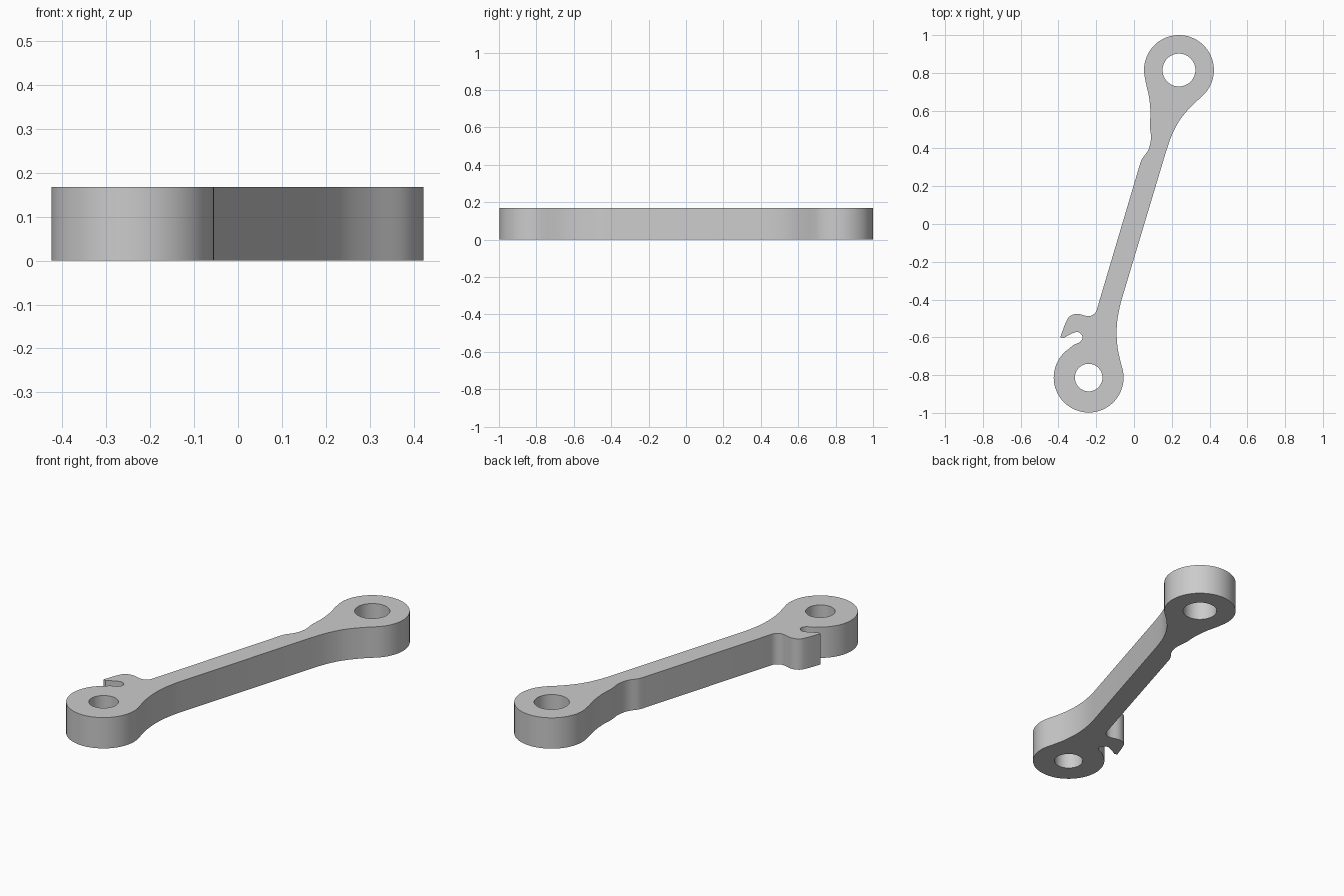
import bpy, bmesh
from math import radians, cos, sin
from mathutils import Vector

if "Cube" in bpy.data.objects:
    bpy.data.objects.remove(bpy.data.objects["Cube"], do_unlink=True)

HEIGHT = 0.168
EYE_R = 0.185
LOW = Vector((-0.24, -0.813))
HIGH = Vector((0.238, 0.815))


def arc(centre, radius, start, end, steps):
    """Points along a circular arc, angles in degrees."""
    angles = [radians(start + (end - start) * i / steps) for i in range(steps + 1)]
    return [centre + Vector((cos(a), sin(a))) * radius for a in angles]


def smooth(points, steps=4):
    """Rounded path through a few points."""
    p = [Vector(q) for q in points]
    p = [2 * p[0] - p[1]] + p + [2 * p[-1] - p[-2]]
    path = []
    for a, b, c, d in zip(p, p[1:], p[2:], p[3:]):
        for i in range(steps):
            t = i / steps
            path.append(0.5 * (2 * b + (c - a) * t + (2 * a - 5 * b + 4 * c - d) * t**2
                               + (3 * b - a - 3 * c + d) * t**3))
    return path + [p[-2]]


# Outline runs, counterclockwise from the lower eye
lower_eye = arc(LOW, EYE_R, 124, 372, 44)
lower_neck = smooth([(-0.07, -0.735), (-0.086, -0.66), (-0.092, -0.58),
                     (-0.087, -0.5), (-0.07, -0.415)])
upper_neck = smooth([(0.17, 0.385), (0.2, 0.47), (0.242, 0.55), (0.3, 0.62), (0.35, 0.667)])
upper_eye = arc(HIGH, EYE_R, -46, 186, 42)
upper_step = smooth([(0.063, 0.745), (0.08, 0.67), (0.087, 0.59), (0.084, 0.52),
                     (0.09, 0.455), (0.077, 0.395), (0.046, 0.35), (0.034, 0.325)])
hook_outside = smooth([(-0.19, -0.43), (-0.205, -0.47), (-0.24, -0.488), (-0.3, -0.476),
                       (-0.342, -0.49), (-0.365, -0.53), (-0.39, -0.6)])
hook_inside = smooth([(-0.375, -0.605), (-0.335, -0.583), (-0.297, -0.572), (-0.272, -0.596),
                      (-0.285, -0.624), (-0.32, -0.64)])
outline = (lower_eye + lower_neck + upper_neck + upper_eye + upper_step
           + hook_outside + hook_inside)

loops = [outline, arc(LOW, 0.073, 0, 352.5, 47), arc(HIGH, 0.087, 0, 352.5, 47)]

# Fill the pierced profile and raise it into a solid plate
bm = bmesh.new()
for loop in loops:
    verts = [bm.verts.new((q.x, q.y, 0)) for q in loop]
    for a, b in zip(verts, verts[1:] + verts[:1]):
        bm.edges.new((a, b))
bmesh.ops.triangle_fill(bm, use_beauty=True, use_dissolve=False, edges=bm.edges[:])
raised = bmesh.ops.extrude_face_region(bm, geom=bm.faces[:], use_keep_orig=True)
bmesh.ops.translate(bm, vec=(0, 0, HEIGHT),
                    verts=[g for g in raised["geom"] if isinstance(g, bmesh.types.BMVert)])
bmesh.ops.recalc_face_normals(bm, faces=bm.faces[:])
mesh = bpy.data.meshes.new("link_arm")
bm.to_mesh(mesh)
bm.free()

link_arm = bpy.data.objects.new("link_arm", mesh)
bpy.context.collection.objects.link(link_arm)

# Plain grey material
grey = bpy.data.materials.new("light_grey")
grey.use_nodes = True
grey.diffuse_color = (0.6, 0.6, 0.6, 1)
grey.node_tree.nodes["Principled BSDF"].inputs["Base Color"].default_value = (0.6, 0.6, 0.6, 1)
mesh.materials.append(grey)

# Smooth walls with crisp rims
bpy.ops.object.select_all(action="DESELECT")
link_arm.select_set(True)
bpy.context.view_layer.objects.active = link_arm
bpy.ops.object.shade_smooth_by_angle(angle=radians(35))
